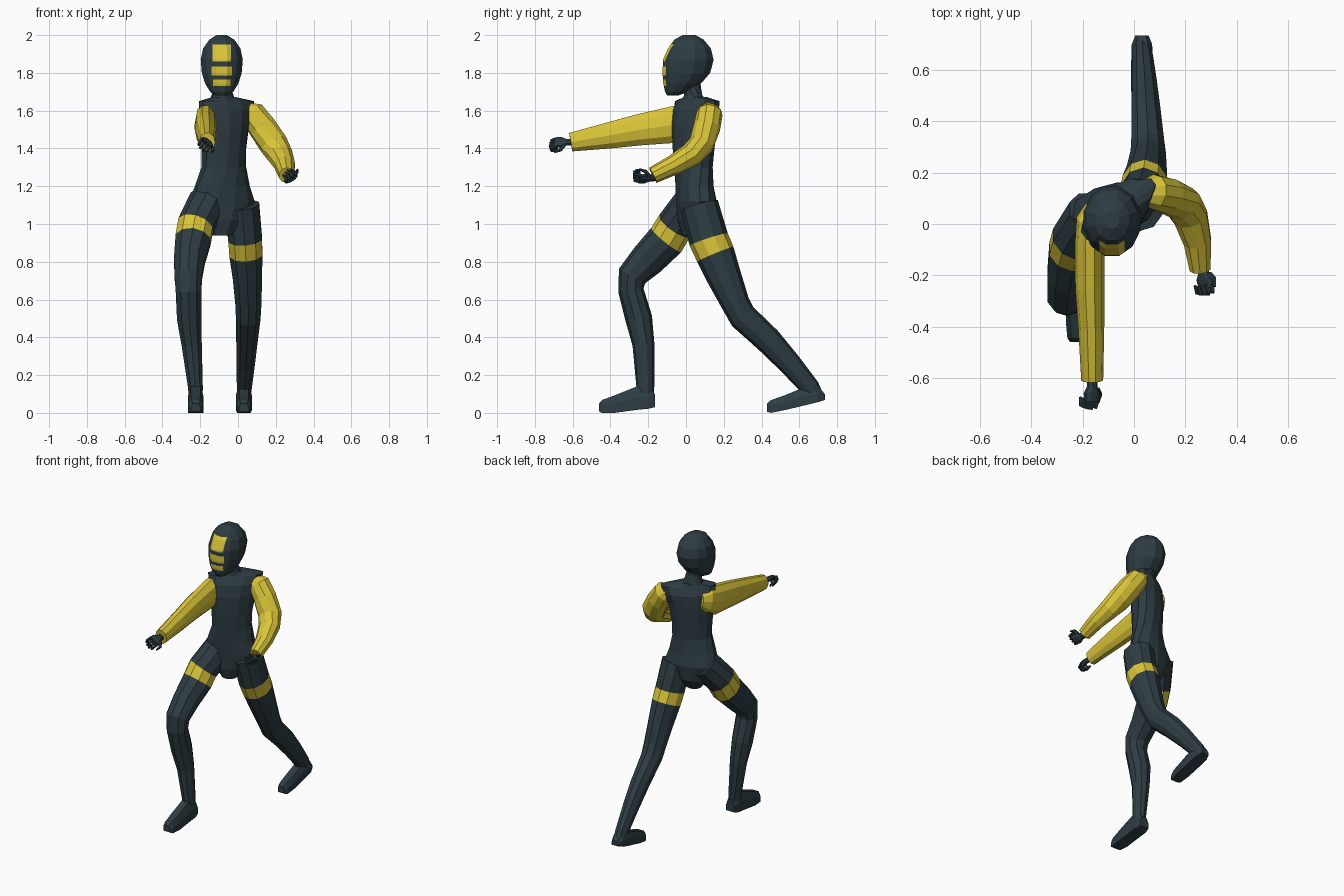
import bpy, bmesh, math
from mathutils import Vector


def material(name, rgb):
    m = bpy.data.materials.new(name)
    m.diffuse_color = (*rgb, 1)
    return m


DARK = material("dark slate", (0.027, 0.046, 0.056))
YELLOW = material("yellow", (0.70, 0.56, 0.04))


def finish(name, bm, mats):
    bmesh.ops.recalc_face_normals(bm, faces=bm.faces)
    me = bpy.data.meshes.new(name)
    bm.to_mesh(me)
    bm.free()
    for m in mats:
        me.materials.append(m)
    ob = bpy.data.objects.new(name, me)
    bpy.context.collection.objects.link(ob)
    return ob


def skin(bm, rings, bands=()):
    """Loft closed rings into a capped skin; listed spans get slot 1."""
    vs = [[bm.verts.new(p) for p in r] for r in rings]
    n = len(vs[0])
    for i in range(len(vs) - 1):
        for j in range(n):
            k = (j + 1) % n
            f = bm.faces.new((vs[i][j], vs[i][k], vs[i + 1][k], vs[i + 1][j]))
            f.material_index = 1 if i in bands else 0
    bm.faces.new(vs[0])
    bm.faces.new(vs[-1])


def flat_rings(rows, n):
    """Horizontal ellipses: z, centre x, centre y, half width, half depth, yaw."""
    out = []
    for z, cx, cy, a, b, yaw in rows:
        c, s = math.cos(math.radians(yaw)), math.sin(math.radians(yaw))
        ring = []
        for j in range(n):
            t = 2 * math.pi * (j + 0.5) / n
            u, v = a * math.cos(t) * 1.02, b * math.sin(t) * 1.02
            ring.append(Vector((cx + u * c - v * s, cy + u * s + v * c, z)))
        out.append(ring)
    return out


def limb_rings(rows, ref, n):
    """Ellipses square to a path: x, y, z, radius along ref, other radius."""
    pts = [Vector(r[:3]) for r in rows]
    out = []
    for i, r in enumerate(rows):
        a, b = pts[max(i - 1, 0)], pts[min(i + 1, len(pts) - 1)]
        t = (b - a).normalized()
        u = Vector(ref)
        u = (u - t * u.dot(t)).normalized()
        v = t.cross(u)
        out.append([pts[i] + u * r[3] * 1.02 * math.cos(2 * math.pi * (j + .5) / n)
                    + v * r[4] * 1.02 * math.sin(2 * math.pi * (j + .5) / n) for j in range(n)])
    return out


def loft(name, rings, mats, bands=()):
    bm = bmesh.new()
    skin(bm, rings, bands)
    return finish(name, bm, mats)


# Torso, twisting from hips to shoulders
loft("torso", flat_rings([
    (0.94, -.085, .03, .05, .05, 10),
    (1.02, -.085, .05, .12, .09, 12),
    (1.12, -.085, .055, .175, .10, 15),
    (1.20, -.083, .045, .148, .095, 20),
    (1.30, -.075, .04, .125, .09, 30),
    (1.40, -.075, .04, .13, .095, 36),
    (1.52, -.07, .045, .145, .098, 38),
    (1.60, -.065, .055, .165, .088, 38),
    (1.65, -.06, .06, .175, .06, 38),
    (1.672, -.075, .05, .07, .052, 38)], 12), [DARK])

# Neck with a small collar
loft("neck", flat_rings([
    (1.63, -.08, .05, .085, .065, 30),
    (1.68, -.082, .038, .058, .05, 15),
    (1.72, -.083, .033, .048, .046, 0),
    (1.78, -.085, .02, .05, .05, 0)], 10), [DARK])

# Hood, cut along the edges of the yellow face bars
HX = -.086
bm = bmesh.new()
skin(bm, flat_rings([
    (1.68, HX, -.07, .032, .03, 0),
    (1.70, HX, -.05, .062, .062, 0),
    (1.745, HX, -.02, .09, .102, 0),
    (1.80, HX, .002, .107, .128, 0),
    (1.87, HX, .012, .113, .136, 0),
    (1.93, HX, .018, .1, .115, 0),
    (1.975, HX, .016, .068, .08, 0),
    (2.0, HX, .016, .028, .035, 0)], 12))
BARS = [(1.73, 1.765, .046), (1.785, 1.835, .054), (1.86, 1.95, .048)]


def cut(co, no):
    bmesh.ops.bisect_plane(bm, geom=bm.verts[:] + bm.edges[:] + bm.faces[:],
                           plane_co=co, plane_no=no)


for lo, hi, w in BARS:
    for z in (lo, hi):
        cut((0, 0, z), (0, 0, 1))
    for s in (-1, 1):
        cut((HX + s * w, 0, 0), (1, 0, 0))
for f in bm.faces:
    c = f.calc_center_median()
    if c.y < -.02 and any(lo < c.z < hi and abs(c.x - HX) < w for lo, hi, w in BARS):
        f.material_index = 1
finish("hooded_head", bm, [DARK, YELLOW])

# Legs with a yellow thigh band
loft("front_leg", limb_rings([
    (-.16, .04, 1.12, .10, .10),
    (-.225, -.06, .99, .098, .098),
    (-.238, -.105, .915, .096, .1),
    (-.257, -.205, .81, .084, .092),
    (-.263, -.285, .725, .076, .078),
    (-.262, -.292, .65, .07, .066),
    (-.258, -.25, .50, .067, .07),
    (-.245, -.225, .36, .055, .057),
    (-.225, -.215, .13, .04, .046),
    (-.225, -.215, .06, .038, .044)], (1, 0, 0), 10), [DARK, YELLOW], (1,))
loft("back_leg", limb_rings([
    (.02, .07, 1.10, .095, .10),
    (.038, .12, .918, .092, .104),
    (.042, .155, .84, .09, .102),
    (.05, .202, .72, .08, .09),
    (.055, .262, .58, .071, .074),
    (.054, .30, .51, .067, .074),
    (.047, .435, .385, .058, .07),
    (.04, .55, .26, .05, .06),
    (.033, .66, .13, .04, .05),
    (.032, .685, .095, .036, .04)], (1, 0, 0), 10), [DARK, YELLOW], (1,))


# Feet: heel to toe sections given as y, half width, sole height, top height
def foot(name, cx, rows):
    rings = []
    for y, w, lo, hi in rows:
        mid = lo + (hi - lo) * .55
        rings.append([Vector((cx + x * w, y, z)) for x, z in
                      ((-1, lo), (1, lo), (1, mid), (.6, hi), (-.6, hi), (-1, mid))])
    loft(name, rings, [DARK])


foot("front_foot", -.224, [(-.165, .032, .03, .10), (-.2, .042, .022, .14), (-.26, .042, .016, .14),
                           (-.38, .042, 0, .092), (-.445, .036, 0, .068), (-.46, .026, .008, .05)])
foot("back_foot", .031, [(.735, .026, .068, .10), (.70, .04, .057, .14), (.63, .042, .04, .138),
                         (.52, .042, .014, .092), (.45, .036, 0, .068), (.43, .026, .006, .05)])

# Sleeves
loft("reaching_sleeve", limb_rings([
    (-.155, .07, 1.565, .05, .035),
    (-.168, .02, 1.555, .088, .055),
    (-.172, -.07, 1.525, .1, .057),
    (-.172, -.25, 1.498, .085, .056),
    (-.167, -.40, 1.47, .072, .05),
    (-.163, -.61, 1.433, .051, .042)], (0, 0, 1), 10), [YELLOW])
loft("bent_sleeve", limb_rings([
    (.035, .125, 1.615, .035, .045),
    (.075, .125, 1.585, .07, .068),
    (.13, .11, 1.51, .075, .07),
    (.19, .08, 1.42, .076, .066),
    (.222, .025, 1.365, .068, .062),
    (.248, -.07, 1.31, .055, .052),
    (.258, -.175, 1.258, .042, .044)], (1, 0, 0), 10), [YELLOW])


# Hands: wrist, palm, four curled fingers and a thumb
def hand(name, start, forward, side, curl):
    o, f = Vector(start), Vector(forward).normalized()
    s = Vector(side)
    s = (s - f * s.dot(f)).normalized()
    d = f.cross(s)
    bm = bmesh.new()

    def tube(rows, n):
        skin(bm, limb_rings([(*(o + f * a + s * b + d * c), r, q)
                             for a, b, c, r, q in rows], s, n))

    tube([(-.02, 0, 0, .02, .018), (.025, 0, 0, .022, .017),
          (.05, 0, 0, .038, .018), (.085, 0, 0, .036, .014)], 8)
    for i in range(4):
        b = (i - 1.5) * .02
        r = .009
        k = .045 - .006 * abs(i - 1.3)
        tube([(.075, b, 0, r, r), (.075 + k * .8, b, k * .35 * curl, r, r),
              (.07 + k * .8, b * .9, k * .95 * curl, r, r),
              (.045 + k * .6, b * .85, k * 1.15 * curl, .006, .006)], 5)
    tube([(.035, -.025, 0, .011, .011), (.055, -.05, .012 * curl, .01, .01),
          (.085, -.052, .025 * curl, .006, .006)], 5)
    finish(name, bm, [DARK])


hand("reaching_hand", (-.163, -.61, 1.433), (-.02, -1, 0), (-.75, 0, .6), 1)
hand("bent_hand", (.266, -.165, 1.245), (.22, -1, -.08), (-.8, 0, -.5), -1)
